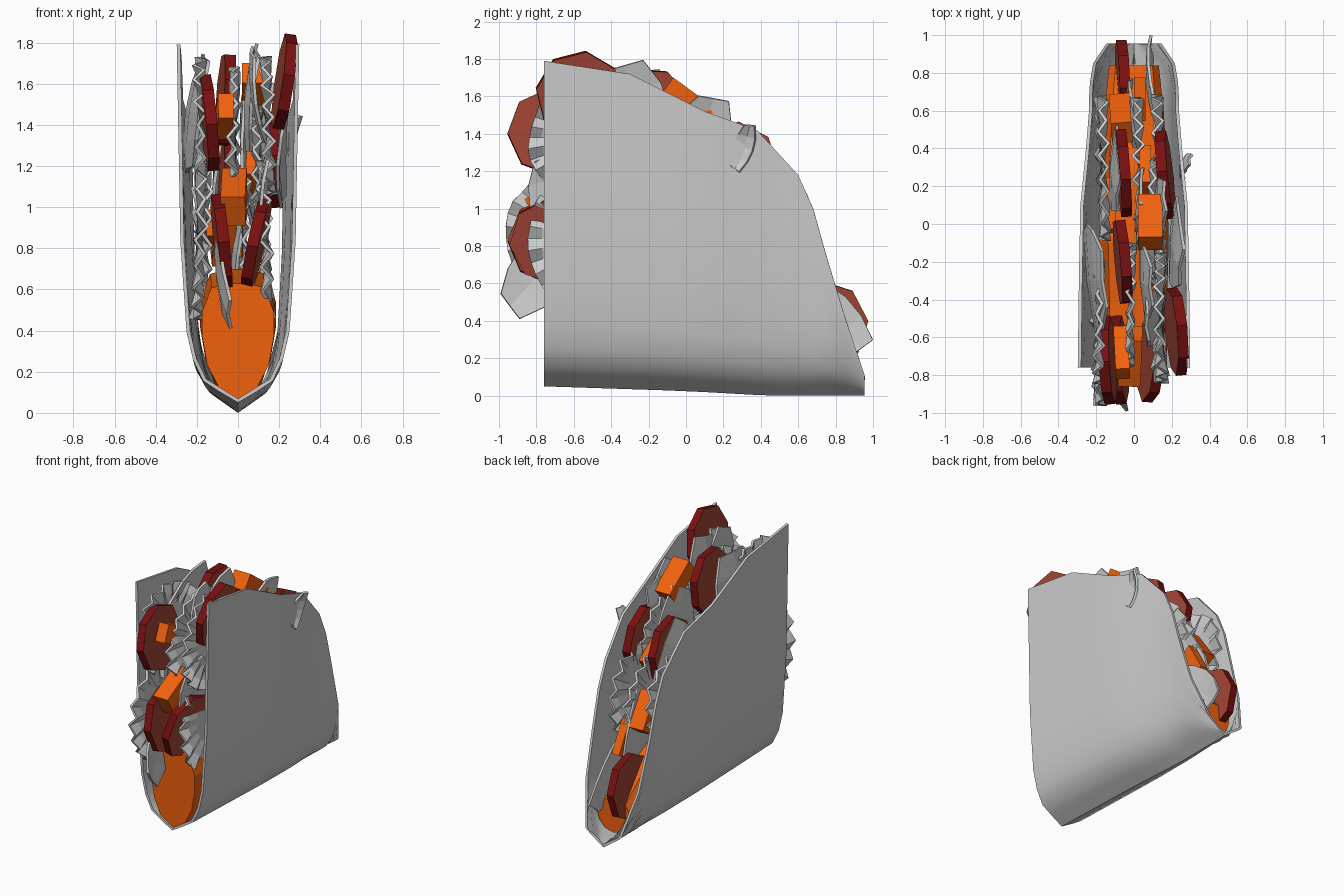
import bpy, bmesh, math, random
from mathutils import Matrix

if "Cube" in bpy.data.objects:
    bpy.data.objects.remove(bpy.data.objects["Cube"])

random.seed(4)


def material(name, rgb):
    m = bpy.data.materials.new(name)
    m.diffuse_color = (*rgb, 1)
    m.use_nodes = True
    m.node_tree.nodes["Principled BSDF"].inputs["Base Color"].default_value = m.diffuse_color
    return m


ORANGE = material("orange", (0.88, 0.12, 0.004))
RED = material("skin_red", (0.19, 0.005, 0.005))
FLESH = material("flesh_red", (0.36, 0.06, 0.035))


def finish(name, bm, mats=(), loc=(0, 0, 0), rot=(0, 0, 0)):
    bmesh.ops.recalc_face_normals(bm, faces=bm.faces)
    me = bpy.data.meshes.new(name)
    bm.to_mesh(me)
    bm.free()
    ob = bpy.data.objects.new(name, me)
    bpy.context.collection.objects.link(ob)
    for m in mats:
        me.materials.append(m)
    ob.location = loc
    ob.rotation_euler = [math.radians(a) for a in rot]
    return ob


def interp(table, x):
    for (x0, y0), (x1, y1) in zip(table, table[1:]):
        if x <= x1:
            return y0 + (y1 - y0) * max(0, x - x0) / (x1 - x0)
    return table[-1][1]


def loft(bm, rows, closed=False):
    rows = [[bm.verts.new(p) for p in r] for r in rows]
    n = len(rows[0])
    for a, b in zip(rows, rows[1:]):
        for i in range(n if closed else n - 1):
            j = (i + 1) % n
            bm.faces.new((a[i], a[j], b[j], b[i]))
    return rows


def thicken(ob, thickness, offset=0):
    m = ob.modifiers.new("thickness", 'SOLIDIFY')
    m.thickness = thickness
    m.offset = offset


# folded shell: half width by height, rim height and narrowing by depth
WIDTH = [(0, 0), (0.1, 0.165), (0.2, 0.215), (0.35, 0.25), (0.8, 0.28), (1.8, 0.298)]
RIM = [(-0.76, 1.79), (-0.3, 1.72), (0.1, 1.52), (0.38, 1.42), (0.6, 1.18),
       (0.68, 1.0), (0.75, 0.75), (0.85, 0.42), (0.955, 0.11)]
NARROW = [(-0.76, 1), (0.1, 0.97), (0.38, 0.88), (0.6, 0.83), (0.955, 0.86)]
BASE = [(-0.76, 0.05), (0.0, 0.025), (0.45, 0), (0.96, 0)]
FRAC = [0, 0.03, 0.06, 0.12, 0.2, 0.32, 0.45, 0.65, 0.85, 1]
rows = []
for y in (-0.76, -0.5, -0.3, -0.1, 0.1, 0.25, 0.38, 0.5, 0.6, 0.68, 0.75, 0.85, 0.955):
    h, k, b = interp(RIM, y), interp(NARROW, y), interp(BASE, y)
    half = [(interp(WIDTH, h * f) * k, b + (h - b) * f) for f in FRAC]
    rows.append([(-x, y, z) for x, z in half[:0:-1]] + [(x, y, z) for x, z in half])
bm = bmesh.new()
loft(bm, rows)
shell = finish("folded_shell", bm)
thicken(shell, 0.018, 1 if shell.data.polygons[0].normal.x > 0 else -1)
bpy.context.view_layer.objects.active = shell
shell.select_set(True)
bpy.ops.object.modifier_apply(modifier="thickness")
bpy.ops.object.shade_smooth_by_angle(angle=math.radians(35))

# orange filling in the fold: (y, width scale, top height)
SECTION = [(0, 0), (0.09, 0.09), (0.15, 0.3), (0.175, 0.55), (0.175, 0.75), (0.13, 0.96), (0.05, 1)]
rows = []
for y, s, top in ((-0.75, 1, 0.63), (-0.4, 1, 0.66), (-0.1, 1.05, 0.7), (0.3, 1, 0.66),
                  (0.6, 0.9, 0.55), (0.84, 0.75, 0.3)):
    half = [(x * s, 0.065 + (top - 0.065) * t) for x, t in SECTION]
    rows.append([(x, y, z) for x, z in half] + [(-x, y, z) for x, z in half[:0:-1]])
bm = bmesh.new()
rings = loft(bm, rows, True)
bm.faces.new(rings[0])
bm.faces.new(rings[-1])
finish("filling", bm, [ORANGE])


# round slices: eight-sided discs standing in the yz plane
def round_slice(i, loc, rot):
    bm = bmesh.new()
    bmesh.ops.create_cone(bm, cap_ends=True, segments=8, radius1=0.235, radius2=0.235, depth=0.055,
                          matrix=Matrix.Rotation(math.pi / 2, 4, 'Y'))
    for f in bm.faces:
        f.material_index = 1 if len(f.verts) > 4 else 0
    finish(f"round_slice_{i}", bm, [RED, FLESH], loc, rot)


for i, (loc, rot) in enumerate([
        ((-0.14, -0.72, 1.41), (2, -5, 3)), ((-0.08, -0.72, 0.83), (0, -6, 3)),
        ((0.09, -0.71, 0.83), (5, 12, -4)), ((0.225, -0.57, 1.61), (-8, 8, 5)),
        ((-0.06, -0.2, 1.52), (20, 4, 5)), ((-0.055, 0.27, 1.2), (8, 2, 4)),
        ((0.165, 0.26, 1.23), (-5, -4, 6)), ((-0.06, 0.74, 0.38), (5, 3, 2))]):
    round_slice(i, loc, rot)


# chopped orange chunks
def chunk(i, loc, size, rot):
    bm = bmesh.new()
    bmesh.ops.create_cube(bm, size=1)
    bmesh.ops.scale(bm, vec=size, verts=bm.verts)
    finish(f"chunk_{i}", bm, [ORANGE], loc, rot)


for i, (loc, size, rot) in enumerate([
        ((-0.065, -0.68, 1.44), (0.075, 0.25, 0.13), (-25, 0, 3)),
        ((-0.02, -0.70, 1.05), (0.12, 0.28, 0.16), (30, 0, -2)),
        ((0.085, 0.01, 1.57), (0.13, 0.28, 0.12), (-36, 0, 0)),
        ((-0.07, 0.56, 0.86), (0.11, 0.27, 0.13), (-55, 0, 4)),
        ((0.03, 0.66, 0.68), (0.06, 0.25, 0.12), (-60, 0, 0)),
        ((0.06, 0.28, 1.15), (0.06, 0.24, 0.14), (-35, 0, 0)),
        ((-0.13, 0.1, 0.9), (0.06, 0.28, 0.13), (-10, 0, 3))]):
    chunk(i, loc, size, rot)


# ruffled leaves: discs with a zigzag rim
def leaf(i, loc, radius, amp=0.03, n=36):
    rows = []
    for f, wave in ((0.03, 0), (0.55, 0.1), (0.8, 0.5), (1.0, 1.0)):
        ring = []
        for s in range(n):
            a = 2 * math.pi * s / n
            x = amp * wave * (1 if s % 2 else -1) * random.uniform(0.4, 1.1)
            r = radius * f * (1 + 0.04 * wave * math.sin(3 * a + i) + random.uniform(-0.02, 0.02))
            ring.append((x, r * math.cos(a), r * math.sin(a)))
        rows.append(ring)
    bm = bmesh.new()
    rings = loft(bm, rows, True)
    bm.faces.new(rings[0])
    ob = finish(f"leaf_{i}", bm, (), loc, (0, random.uniform(-2, 2), random.uniform(-2, 2)))
    thicken(ob, 0.018)


for i, (loc, r) in enumerate([
        ((-0.19, -0.58, 0.84), 0.38), ((-0.18, -0.53, 1.4), 0.33),
        ((0.135, -0.47, 0.84), 0.385), ((0.145, -0.5, 1.38), 0.34),
        ((-0.02, -0.42, 1.34), 0.33), ((0.1, 0.02, 1.16), 0.34),
        ((-0.165, 0.3, 0.88), 0.38), ((0.13, 0.3, 0.88), 0.38), ((0.03, 0.3, 0.84), 0.36)]):
    leaf(i, loc, r)


# thin pale strips: slightly bent pointed sheets
def strip(i, loc, length, width, rot, bend=0.025):
    bm = bmesh.new()
    rows = []
    for t in (-1, -0.5, 0, 0.5, 1):
        w = width / 2 * (1 - 0.5 * t * t)
        rows.append([(bend * (t * t + q * q * 0.5), w * q, length / 2 * t * (1 + 0.06 * q)) for q in (-1, 0, 1)])
    loft(bm, rows)
    ob = finish(f"pale_strip_{i}", bm, (), loc, rot)
    thicken(ob, 0.016)


for i, (loc, length, width, rot) in enumerate([
        ((0.04, -0.3, 1.52), 0.5, 0.42, (8, 4, 4)), ((0.07, -0.5, 1.53), 0.45, 0.3, (12, -8, 0)),
        ((-0.23, -0.3, 1.46), 0.55, 0.6, (0, 8, 6)), ((-0.1, -0.76, 0.68), 0.55, 0.33, (-42, -4, 4)),
        ((0.11, -0.66, 1.05), 0.5, 0.36, (15, 3, -3)), ((0.12, 0.07, 1.38), 0.45, 0.32, (-20, 4, 3)),
        ((0.25, 0.31, 1.33), 0.25, 0.11, (-20, 3, -14)), ((0.07, 0.75, 0.42), 0.5, 0.3, (48, 0, 4)),
        ((0.02, 0.1, 1.22), 0.65, 0.4, (15, -3, -4)), ((-0.12, 0.3, 1.05), 0.7, 0.4, (25, 3, -4)),
        ((-0.03, 0.58, 0.68), 0.6, 0.3, (22, 2, 3)), ((0.2, -0.1, 1.3), 0.6, 0.45, (25, 5, -3))]):
    strip(i, loc, length, width, rot)
